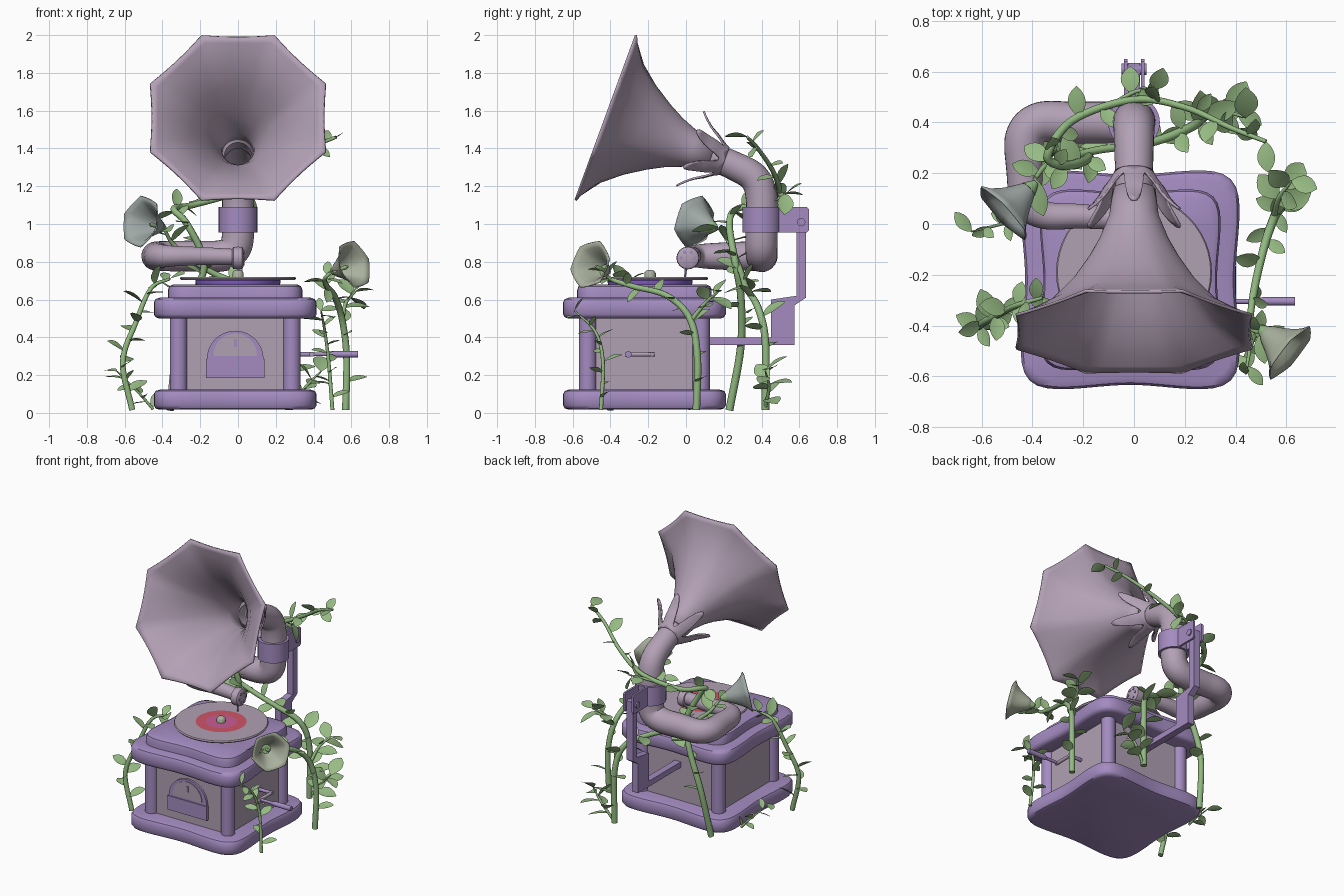
import bpy, bmesh, math
from math import sin, cos, pi, radians
from mathutils import Vector as V

if "Cube" in bpy.data.objects:
    bpy.data.objects.remove(bpy.data.objects["Cube"])

def material(name, r, g, b):
    m = bpy.data.materials.new(name)
    m.diffuse_color = (r, g, b, 1)
    m.use_nodes = True
    m.node_tree.nodes["Principled BSDF"].inputs["Base Color"].default_value = m.diffuse_color
    return m

PURPLE = material("purple wood", .37, .26, .53)
MAUVE = material("horn mauve", .45, .355, .465)
PANEL = material("panel mauve", .44, .355, .45)
VIOLET = material("platter violet", .23, .11, .58)
RED = material("label red", .62, .09, .13)
PINK = material("label pink", .58, .11, .30)
STEM = material("stem green", .29, .49, .22)
LEAF = material("leaf green", .31, .50, .23)
SAGE = material("blue sage petal", .35, .40, .385)
OLIVE = material("olive sage petal", .40, .44, .34)

def build(name, verts, faces, mats, idx=None):
    me = bpy.data.meshes.new(name)
    me.from_pydata([tuple(v) for v in verts], [], faces)
    for m in (mats if isinstance(mats, list) else [mats]):
        me.materials.append(m)
    if idx:
        for p, i in zip(me.polygons, idx):
            p.material_index = i
    bm = bmesh.new()
    bm.from_mesh(me)
    bmesh.ops.recalc_face_normals(bm, faces=bm.faces)
    bm.to_mesh(me)
    bm.free()
    me.shade_smooth()
    me.set_sharp_from_angle(angle=radians(40))
    ob = bpy.data.objects.new(name, me)
    bpy.context.collection.objects.link(ob)
    return ob

def skin(name, rings, mats, cap=True, rule=None):
    """Join closed rings of points into one surface."""
    n = len(rings[0])
    faces, idx = [], []
    for k in range(len(rings) - 1):
        for j in range(n):
            faces.append((k*n+j, k*n+(j+1) % n, (k+1)*n+(j+1) % n, (k+1)*n+j))
            idx.append(rule[k] if rule else 0)
    if cap:
        faces += [tuple(range(n))[::-1], tuple(range((len(rings)-1)*n, len(rings)*n))]
        idx += [0, rule[-1] if rule else 0]
    return build(name, [p for r in rings for p in r], faces, mats, idx)

def lathe(name, prof, mats, origin, axis=(0, 0, 1), seg=32, lobes=0, cap=True, rule=None):
    """Profile of (radius, distance, lobe strength) turned about an axis."""
    a, o = V(axis).normalized(), V(origin)
    x = V((1, 0, 0)) if abs(a.x) < .9 else V((0, 1, 0))
    u = (x - a*a.dot(x)).normalized()
    v = a.cross(u)
    rings = []
    for p in prof:
        ring = []
        for i in range(seg):
            t = 2*pi*i/seg
            r = p[0]
            if lobes:
                step = 2*pi/lobes
                r *= (1/cos((t + step/2) % step - step/2))**p[2]
            ring.append(o + a*p[1] + (u*cos(t) + v*sin(t))*r)
        rings.append(ring)
    return skin(name, rings, mats, cap, rule)

def slab(name, layers, mat):
    """Stack of rounded squares with slightly pinched sides: (z, half width)."""
    rings = []
    for z, h in layers:
        ring = []
        for i in range(96):
            t = 2*pi*i/96
            r = h/(abs(cos(t))**7 + abs(sin(t))**7)**(1/7)*(1 - .028*cos(4*t))
            ring.append(V((CX + r*cos(t), CY + r*sin(t), z)))
        rings.append(ring)
    return skin(name, rings, mat)

def prism(name, pts, c0, c1, mat, plane="xz"):
    f = (lambda a, b, c: V((a, c, b))) if plane == "xz" else (lambda a, b, c: V((c, a, b)))
    return skin(name, [[f(a, b, c) for a, b in pts] for c in (c0, c1)], mat)

def smooth_path(pts, sub=8):
    P = [V(p) for p in pts]
    P = [2*P[0] - P[1]] + P + [2*P[-1] - P[-2]]
    out = []
    for i in range(1, len(P) - 2):
        a, b, c, d = P[i-1:i+3]
        for k in range(sub):
            t = k/sub
            out.append(.5*(2*b + (c-a)*t + (2*a-5*b+4*c-d)*t*t + (3*b-a-3*c+d)*t**3))
    return out + [P[-2]]

def tube(name, pts, radii, mat, seg=20, sub=8, cap=True):
    path = smooth_path(pts, sub)
    n, rings, frames, u = len(path), [], [], V((.9, .3, .1))
    for i, p in enumerate(path):
        t = (path[min(i+1, n-1)] - path[max(i-1, 0)]).normalized()
        u = (u - t*t.dot(u)).normalized()
        w = t.cross(u)
        f = i/(n-1)*(len(radii)-1)
        k = min(int(f), len(radii)-2)
        r = radii[k] + (radii[k+1]-radii[k])*(f-k)
        rings.append([p + (u*cos(2*pi*j/seg) + w*sin(2*pi*j/seg))*r for j in range(seg)])
        frames.append((p, t, u, w))
    skin(name, rings, mat, cap)
    return frames

def blades(name, items, mat):
    """Folded pointed ovals: (start, direction, up, length, half width, bend)."""
    verts, faces = [], []
    for p, d, up, L, W, bend in items:
        s = d.cross(up).normalized()
        base = len(verts)
        for i in range(8):
            f = i/7
            w = W*(.04 + sin(pi*f**1.1)**.75) if 0 < i < 7 else W*.06
            c = p + d*L*f + up*(bend*L*f*f)
            verts += [c - s*w + up*w*.2, c, c + s*w + up*w*.2]
            if i:
                q = base + 3*i
                faces += [(q-3, q-2, q+1, q), (q-2, q-1, q+2, q+1)]
    return build(name, verts, faces, mat)

def vine(name, pts, r, count, L, W, start=.1):
    fr = tube(name + "_stem", pts, [r, r*.9, r*.75, r*.4], STEM, 10)
    items = []
    for i in range(count):
        f = start + (1-start)*i/max(count-1, 1)
        p, t, u, w = fr[int(f*(len(fr)-1))]
        d = u*cos(i*2.4) + w*sin(i*2.4) + t*.4
        d.z = d.z*.7 + .15
        d.normalize()
        up = V((.45*cos(i*1.9), .45*sin(i*2.9) - .1, .9))
        up = (up - d*d.dot(up)).normalized()
        k = 1 - .25*(i % 3)/2
        items.append((p, d, up, L*k, W*k, -.15))
    blades(name + "_leaves", items, LEAF)

CX, CY = -.015, -.22

# Cabinet: plinths, panels, corner posts
slab("bottom_plinth", [(.018, .40), (.024, .417), (.04, .426), (.10, .426), (.116, .417), (.123, .395)], PURPLE)
slab("top_plinth", [(.50, .40), (.507, .417), (.522, .426), (.585, .426), (.602, .417), (.61, .395)], PURPLE)
slab("lid", [(.60, .352), (.65, .352), (.67, .345), (.68, .325)], PURPLE)
h = .312
prism("cabinet_panels", [(CX-h, .11), (CX+h, .11), (CX+h, .51), (CX-h, .51)], CY-h, CY+h, PANEL)
for sx in (-1, 1):
    for sy in (-1, 1):
        lathe("corner_post", [(.046, .11), (.046, .51)], PURPLE, (CX+sx*.30, CY+sy*.30, 0), seg=24)

# Arched front door
yf = CY - h
def arch(r, zc, zb):
    return [(CX-r, zb)] + [(CX + r*cos(pi-pi*i/20), zc + r*sin(pi*i/20)) for i in range(21)] + [(CX+r, zb)]
prism("door_frame", arch(.15, .285, .19), yf-.015, yf+.01, PURPLE)
prism("door_window", arch(.115, .305, .30), yf-.02, yf-.01, PANEL)
prism("door_lower_panel", [(CX-.155, .185), (CX+.155, .185), (CX+.155, .285), (CX-.155, .285)], yf-.022, yf, PURPLE)
prism("keyhole", [(-.02, .35), (-.005, .35), (-.005, .39), (-.02, .39)], yf-.026, yf-.01, PURPLE)

# Turntable and record with coloured label rings
RC = (0, -.19, 0)
lathe("platter", [(.22, .675), (.225, .69), (.225, .702), (.21, .708)], VIOLET, RC, seg=48)
lathe("record", [(.302, .704), (.307, .712), (.302, .72), (.165, .72), (.10, .72), (.03, .72)],
      [PANEL, RED, PINK], RC, seg=48, rule=[0, 0, 0, 1, 2, 2])
lathe("spindle", [(.03, .71), (.03, .74), (.022, .752), (.008, .757)], OLIVE, RC, seg=16)

# Side crank
tube("crank_shaft", [(.28, -.18, .31), (.40, -.18, .31)], [.012, .012], PURPLE, 12, 2)
tube("crank_arm", [(.39, -.165, .31), (.39, -.32, .31)], [.011, .013], MAUVE, 12, 2)
tube("crank_handle", [(.38, -.305, .31), (.48, -.305, .31), (.51, -.305, .31), (.635, -.305, .31)],
     [.010, .010, .017, .017], PURPLE, 14, 4)

# Eight sided flower horn
A = V((0, .94, -.345)).normalized()
HC = V((0, -.43, 1.565))
horn = lathe("horn", [(.452, 0, 1.3), (.425, .016, 1.0), (.385, .045, .75), (.325, .09, .5), (.242, .19, .25),
                      (.172, .30, .1), (.127, .385, 0), (.086, .49, 0), (.073, .60, 0)],
             MAUVE, HC, A, seg=64, lobes=8, cap=False)
horn.modifiers.new("thickness", "SOLIDIFY").thickness = .012

# Six pointed calyx flaring off the horn neck
X, Y = V((1, 0, 0)), A.cross(V((1, 0, 0)))
rings = []
for k in range(9):
    ring = []
    for i in range(96):
        t = 2*pi*i/96
        e = k/8*(.03 + .17*abs(cos(3*t + pi/2))**2.5)
        r = .078 + .035*min(1, e/.08) + .10*(e/.2)**2.2
        ring.append(HC + A*(.675 - e*.95) + (X*cos(t) + Y*sin(t))*r)
    rings.append(ring)
sep = skin("calyx", rings, MAUVE, False)
sep.modifiers.new("thickness", "SOLIDIFY").thickness = .010

# Neck pipe bending down, sideways and round into the tone arm
tube("neck_pipe", [(0, .115, 1.365), (0, .25, 1.31), (0, .36, 1.245), (0, .40, 1.14), (0, .40, .94),
                   (-.025, .40, .86), (-.10, .40, .83), (-.24, .40, .83), (-.37, .40, .83), (-.43, .34, .83),
                   (-.43, .22, .83), (-.42, .09, .83), (-.35, .035, .83), (-.2, .03, .83), (0, .015, .825)],
     [.072, .076, .08, .084, .085, .085, .083, .082, .08, .078, .074, .065, .055, .048, .042], MAUVE, 24, 8, False)
lathe("sound_box", [(.045, -.032), (.058, -.025), (.06, 0), (.058, .022), (.045, .03)], MAUVE, (0, .01, .82), (1, 0, 0))
for i in range(6):
    lathe("sound_box_stud", [(.009, .02), (.009, .035)], PURPLE,
          (0, .01 + .035*cos(i*pi/3), .82 + .035*sin(i*pi/3)), (1, 0, 0), 10)
tube("needle", [(0, 0, .78), (0, -.005, .72)], [.008, .005], MAUVE, 8, 2)

# Collar and rear support bracket
lathe("collar", [(.088, .955), (.102, .955), (.102, 1.09), (.088, 1.09)], PURPLE, (0, .40, 0))
for x in (-.04, .028):
    prism("clevis_plate", [(.47, .955), (.64, .955), (.65, .965), (.65, 1.08), (.64, 1.09), (.47, 1.09)],
          x, x+.014, PURPLE, "yz")
prism("support_post", [(.08, .36), (.575, .36), (.575, .57), (.635, .61), (.635, 1.03), (.585, 1.03),
                       (.585, .62), (.45, .60), (.45, .40), (.08, .40)], -.024, .024, PURPLE, "yz")
lathe("bracket_bolt", [(.022, -.05), (.022, .05)], PURPLE, (0, .61, 1.01), (1, 0, 0), 16)

# Climbing vines
vine("right_vine", [(.57, .055, .015), (.575, .06, .3), (.55, .02, .5), (.51, -.1, .62), (.47, -.28, .67),
                    (.46, -.40, .71), (.50, -.43, .75)], .02, 13, .12, .032)
vine("right_branch", [(.55, .02, .48), (.57, .1, .58), (.62, .17, .64)], .012, 6, .14, .046, .4)
vine("left_vine", [(-.56, -.40, .015), (-.61, -.40, .27), (-.54, -.36, .48), (-.46, -.32, .66), (-.36, -.29, .71)],
     .017, 16, .125, .036)
vine("left_shoot", [(-.45, .02, .02), (-.52, 0, .10), (-.64, -.03, .22)], .008, 7, .10, .026)
vine("front_right_vine", [(.50, -.45, .015), (.48, -.44, .27), (.46, -.48, .43), (.44, -.59, .54)], .011, 12, .11, .026)
vine("back_vine", [(.27, .42, .015), (.27, .42, .38), (.22, .38, .56), (.06, .32, .66), (-.15, .29, .75),
                   (-.33, .24, .88), (-.39, .18, .97)], .021, 16, .15, .042)
vine("back_shoot", [(.28, .42, .03), (.36, .44, .14), (.44, .42, .22)], .010, 7, .14, .046, .2)
vine("long_vine", [(-.36, .23, .015), (-.32, .29, .35), (-.23, .29, .62), (-.18, .26, .8), (-.27, .23, 1.0),
                   (-.34, .27, 1.08), (-.24, .41, 1.1), (0, .49, 1.17), (.2, .46, 1.28), (.38, .38, 1.40),
                   (.52, .325, 1.46)], .021, 22, .12, .036)
vine("neck_branch", [(-.1, .46, 1.13), (0, .52, 1.16), (.08, .53, 1.16)], .010, 5, .12, .042, .3)

# Trumpet flowers
for name, mat, c, axis, s in (("left_flower", SAGE, (-.40, .15, .98), (-.7, -.65, .2), 1.1),
                              ("right_flower", OLIVE, (.51, -.42, .75), (.72, -.6, .25), 1.0)):
    f = lathe(name, [(r*s, d*s, e) for r, d, e in
                     [(.014, 0, 0), (.034, .025, 0), (.052, .06, .1), (.073, .095, .2), (.095, .125, .4), (.118, .145, .7)]],
              mat, c, axis, 36, 6, False)
    f.modifiers.new("thickness", "SOLIDIFY").thickness = .006
    lathe(name + "_calyx", [(.012, -.02), (.024, 0), (.035, .02)], STEM, c, axis, 16)
    lathe(name + "_stamen", [(.008, .02), (.012, .08), (.006, .095)], LEAF, c, axis, 10)
